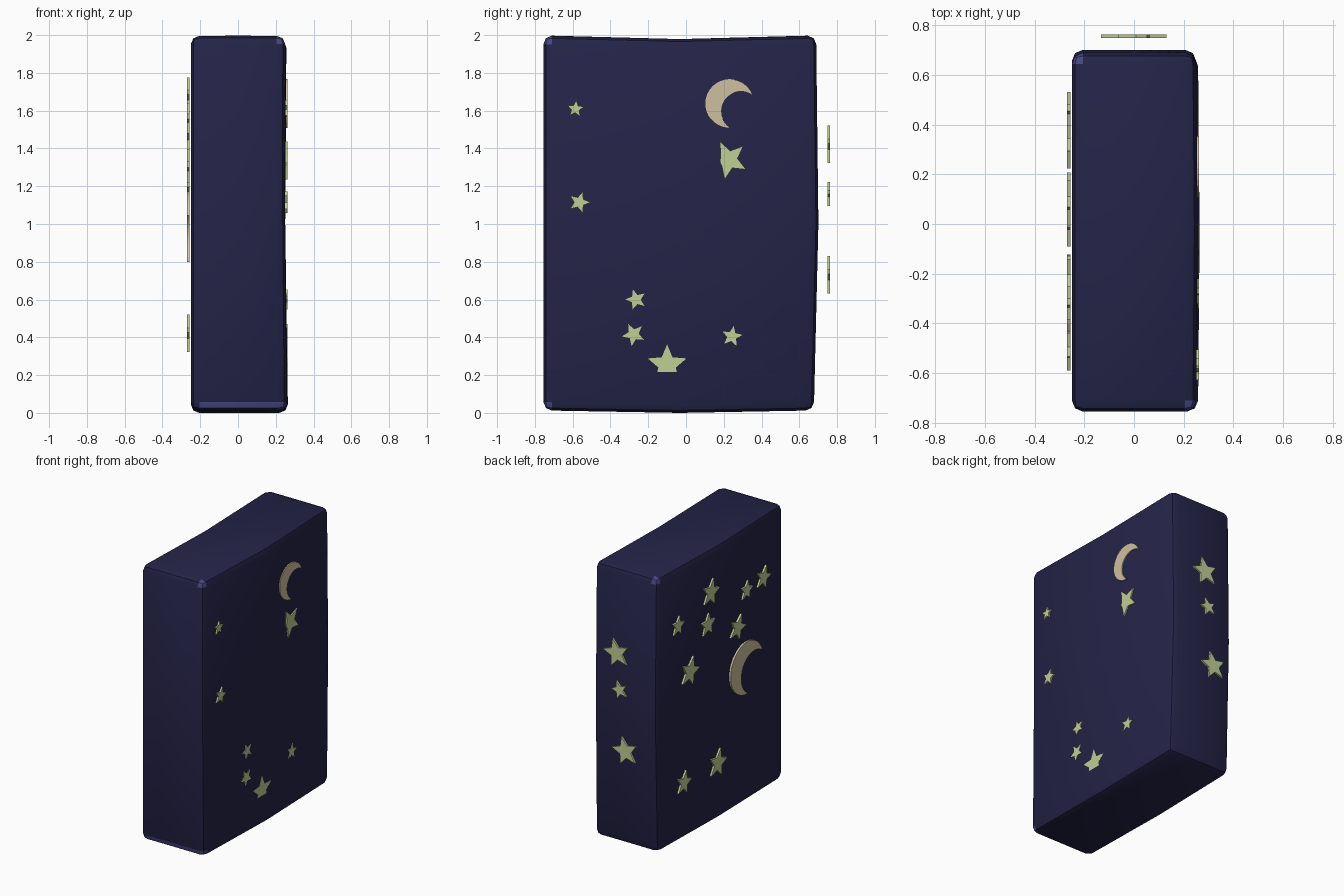
import bpy, bmesh, math
from math import cos, sin, radians, pi
from mathutils import Vector

cube = bpy.data.objects.get("Cube")
if cube:
    bpy.data.objects.remove(cube)


def material(name, rgb):
    m = bpy.data.materials.new(name)
    m.use_nodes = True
    m.diffuse_color = (*rgb, 1)
    m.node_tree.nodes["Principled BSDF"].inputs["Base Color"].default_value = (*rgb, 1)
    return m


NAVY = material("night blue", (0.018, 0.017, 0.065))
EDGE = material("worn edge blue", (0.065, 0.065, 0.25))
STAR = material("pale green", (0.52, 0.62, 0.29))
MOON = material("warm cream", (0.62, 0.53, 0.34))


def add_object(name, bm, *mats):
    bmesh.ops.recalc_face_normals(bm, faces=bm.faces)
    mesh = bpy.data.meshes.new(name)
    bm.to_mesh(mesh)
    bm.free()
    ob = bpy.data.objects.new(name, mesh)
    bpy.context.collection.objects.link(ob)
    for m in mats:
        mesh.materials.append(m)
    return ob


# Body: slightly warped slab, one loop across each side, rounded edges
bm = bmesh.new()
bmesh.ops.create_cube(bm, size=2)
bmesh.ops.subdivide_edges(bm, edges=bm.edges[:], cuts=1, use_grid_fill=True)
outer = [e for e in bm.edges
         if sum(abs(sum(v.co[i] for v in e.verts)) > 1.9 for i in range(3)) == 2]
for v in bm.verts:
    x, y, z = v.co
    px = x * 0.25 + (0.008 if x > 0 and z < -0.5 else 0)
    px += 0.006 if x > 0 and y == 0 and z != 0 else 0
    py = -0.033 + y * 0.722
    if y > 0:
        py += 0.012 if z == 0 else -0.012 if z < 0 else 0
    pz = 1.005 + z * 0.992
    if y == 0:
        pz -= 0.013 if z < 0 else 0.018 if z > 0 else 0
    v.co = (px, py, pz)
bmesh.ops.bevel(bm, geom=outer, offset=0.045, segments=2, profile=0.5, affect='EDGES')
bm.normal_update()
for f in bm.faces:
    n, c = f.normal, f.calc_center_median()
    corner = min(abs(n.x), abs(n.y), abs(n.z)) > 0.3
    front_corner = corner and n.x > 0 and n.y < 0
    back_corner = corner and n.x < 0 and n.y > 0 and n.z > 0
    front_strip = n.y < -0.8 and -0.6 < n.z < -0.2 and abs(n.x) < 0.2 and c.z < 0.1
    f.material_index = int(front_corner or back_corner or front_strip)
body = add_object("body", bm, NAVY, EDGE)
bpy.context.view_layer.objects.active = body
body.select_set(True)
bpy.ops.object.shade_smooth_by_angle(angle=radians(35))
body.select_set(False)

# Each side: a point on the plate's inner face, its sideways axis, its outward axis
SIDES = {
    "right": (Vector((0.247, 0, 0)), Vector((0, 1, 0)), Vector((1, 0, 0))),
    "left": (Vector((-0.256, 0, 0)), Vector((0, -1, 0)), Vector((-1, 0, 0))),
    "back": (Vector((0, 0.748, 0)), Vector((-1, 0, 0)), Vector((0, 1, 0))),
}


def plate(name, side, outline, mat, depth=0.0145):
    origin, across, out = SIDES[side]
    bm = bmesh.new()
    face = bm.faces.new([bm.verts.new(origin + across * u + Vector((0, 0, w)))
                         for u, w in outline])
    ext = bmesh.ops.extrude_face_region(bm, geom=[face], use_keep_orig=True)
    moved = [g for g in ext["geom"] if isinstance(g, bmesh.types.BMVert)]
    bmesh.ops.translate(bm, verts=moved, vec=out * depth)
    return add_object(name, bm, mat)


def star(u, w, r, turn):
    pts = []
    for i in range(10):
        a, k = radians(turn) + i * pi / 5, r * (0.45 if i % 2 else 1)
        pts.append((u + k * cos(a), w + k * sin(a)))
    return pts


def crescent(u, w, r, turn=-34, shift=0.54, inner=0.8, n=24):
    tip = math.acos((shift ** 2 + 1 - inner ** 2) / (2 * shift))
    tip_in = math.atan2(sin(tip), cos(tip) - shift)
    pts = []
    for i in range(n + 1):
        a = tip + (2 * pi - 2 * tip) * i / n
        pts.append((cos(a), sin(a)))
    for i in range(1, n):
        a = 2 * pi - tip_in - (2 * pi - 2 * tip_in) * i / n
        pts.append((shift + inner * cos(a), inner * sin(a)))
    c, s = cos(radians(turn)), sin(radians(turn))
    return [(u + r * (x * c - y * s), w + r * (x * s + y * c)) for x, y in pts]


# Stars: across, height, radius, turn
STARS = {
    "right": [(-.585, 1.61, .047, 85), (-.565, 1.115, .06, 0), (-.265, .6, .056, 35),
              (-.278, .415, .062, 45), (-.1, .255, .108, 90), (.243, .405, .056, 80)],
    "left": [(-.094, 1.68, .1, 75), (.313, 1.54, .072, 80), (.505, 1.56, .085, 70),
             (-.467, 1.58, .073, 80), (-.128, 1.46, .085, 85), (.211, 1.31, .095, 65),
             (-.331, 1.2, .108, 70), (-.015, .42, .105, 75), (-.4, .425, .087, 75)],
    "back": [(-.025, 1.42, .105, 105), (0, 1.16, .066, 110), (.045, .73, .105, 105)],
}
for side, group in STARS.items():
    for i, s in enumerate(group, 1):
        plate(f"{side}_star_{i}", side, star(*s), STAR)

# Star under the small moon, with one point sunk into the body
sunk = [(max(u, 0.18), w) for u, w in star(.225, 1.34, .107, 43)]
plate("right_sunk_star", "right", sunk, STAR)

# Moons
plate("right_moon", "right", crescent(.232, 1.637, .13), MOON)
plate("left_moon", "left", crescent(.31, .985, .187), MOON)
